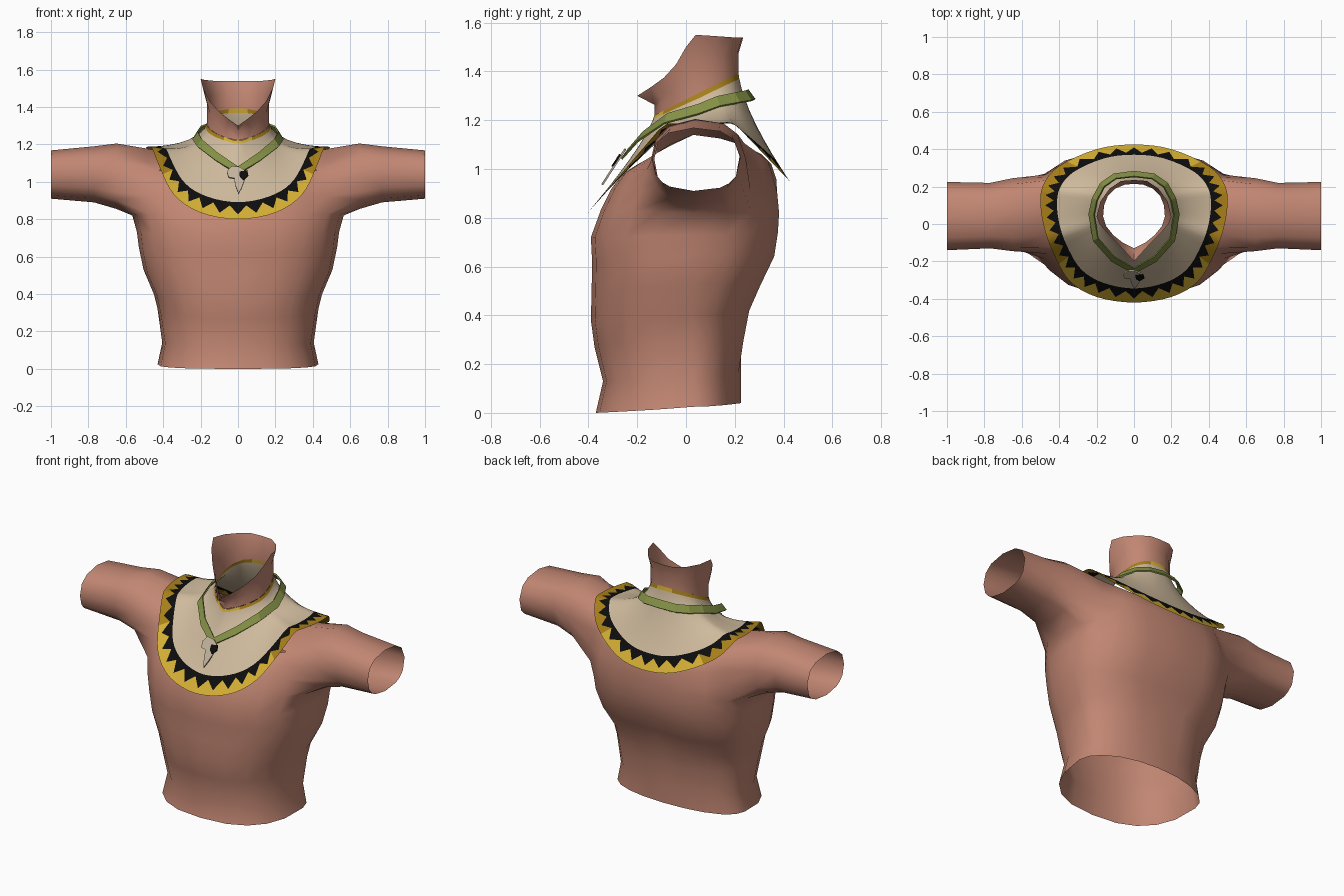
import bpy, bmesh, math
from mathutils import Vector

if "Cube" in bpy.data.objects:
    bpy.data.objects.remove(bpy.data.objects["Cube"])


def material(name, rgb):
    m = bpy.data.materials.new(name)
    m.diffuse_color = (*rgb, 1)
    m.use_nodes = True
    m.node_tree.nodes["Principled BSDF"].inputs["Base Color"].default_value = m.diffuse_color
    return m


SKIN = material("skin", (0.54, 0.24, 0.17))
LINEN = material("linen", (0.62, 0.49, 0.335))
GOLD = material("gold", (0.66, 0.43, 0.035))
OCHRE = material("dark gold", (0.39, 0.215, 0.01))
BLACK = material("black", (0.004, 0.004, 0.004))
OLIVE = material("olive", (0.23, 0.28, 0.06))
BONE = material("bone", (0.54, 0.45, 0.33))


def finish(name, bm, mats, smooth=50, mirror=True):
    """Turn a bmesh into an object, mirrored over x when it is a half."""
    bmesh.ops.delete(bm, geom=[v for v in bm.verts if not v.link_faces], context='VERTS')
    bmesh.ops.recalc_face_normals(bm, faces=bm.faces)
    me = bpy.data.meshes.new(name)
    bm.to_mesh(me)
    bm.free()
    for m in mats:
        me.materials.append(m)
    ob = bpy.data.objects.new(name, me)
    bpy.context.collection.objects.link(ob)
    bpy.ops.object.select_all(action='DESELECT')
    ob.select_set(True)
    bpy.context.view_layer.objects.active = ob
    if mirror:
        mod = ob.modifiers.new("mirror", 'MIRROR')
        mod.merge_threshold = 0.002
        bpy.ops.object.modifier_apply(modifier="mirror")
    if smooth:
        bpy.ops.object.shade_smooth_by_angle(angle=math.radians(smooth))
    return ob


def grid(bm, rows, skip=lambda r, c: False, mat=lambda r, c: 0):
    """Skin rows of points with quads."""
    vs = [[bm.verts.new(p) for p in row] for row in rows]
    for r in range(len(vs) - 1):
        for c in range(len(vs[0]) - 1):
            if not skip(r, c):
                f = bm.faces.new((vs[r][c], vs[r][c + 1], vs[r + 1][c + 1], vs[r + 1][c]))
                f.material_index = mat(r, c)
    return vs


def spline(pts, n):
    """Catmull-Rom through the points, n steps per span."""
    p = [Vector(q) for q in pts]
    p = [Vector((-p[1].x, *p[1][1:]))] + p + [Vector((-p[-2].x, *p[-2][1:]))]
    out = []
    for i in range(1, len(p) - 2):
        a, b, c, d = p[i - 1:i + 3]
        for k in range(n):
            t = k / n
            out.append(0.5 * (2 * b + (c - a) * t + (2 * a - 5 * b + 4 * c - d) * t * t
                              + (3 * b - a - 3 * c + d) * t ** 3))
    return out + [p[-2]]


# ---- torso: half rings from front to back, (half width, side z, front y, z, back y, z)
RINGS = [
    (0.43, 0.025, -0.37, 0.00, 0.225, 0.04),
    (0.405, 0.14, -0.34, 0.13, 0.225, 0.17),
    (0.43, 0.32, -0.375, 0.27, 0.245, 0.29),
    (0.45, 0.40, -0.39, 0.38, 0.27, 0.42),
    (0.505, 0.53, -0.387, 0.50, 0.315, 0.52),
    (0.53, 0.65, -0.385, 0.62, 0.375, 0.64),
    (0.54, 0.73, -0.39, 0.72, 0.391, 0.74),
    (0.565, 0.82, -0.35, 0.83, 0.396, 0.82),
    (0.56, 0.93, -0.305, 0.92, 0.388, 0.90),
    (0.54, 1.05, -0.26, 0.98, 0.37, 0.96),
    (0.50, 1.18, -0.205, 1.015, 0.35, 1.02),
    (0.30, 1.14, -0.20, 1.05, 0.31, 1.06),
]
COLS, CY = 10, 0.03


def torso_ring(X, zs, yf, zf, yb, zb):
    row = []
    for j in range(COLS + 1):
        a = math.pi * j / COLS
        front = j <= COLS / 2
        p = 0.8 if front or zs > 0.5 else 0.95          # rounder lower back
        c = abs(math.cos(a)) ** p
        y, z = (yf, zf) if front else (yb, zb)
        cz = c ** 0.8 if front else c ** 1.8
        groove = 0.018 if j == COLS and 0.28 < zs < 1.0 else 0      # spine
        x = 0 if j in (0, COLS) else X * math.sin(a) ** p
        row.append((x, CY + (y - CY) * c - groove, zs + (z - zs) * cz))
    return row


bm = bmesh.new()
LO, HI, C0, C1 = 7, 10, 3, 7          # arm opening in the ring grid
vs = grid(bm, [torso_ring(*r) for r in RINGS],
          skip=lambda r, c: (LO <= r < HI and C0 <= c < C1) or (r == HI and c < C0))

# ---- arms: sleeves of rings grown from the shoulder opening
loop = ([vs[LO][c] for c in range(C0, C1)] + [vs[r][C1] for r in range(LO, HI)]
        + [vs[HI][c] for c in range(C1, C0, -1)] + [vs[r][C0] for r in range(HI, LO, -1)])
angles = [math.atan2((v.co.z - 1.0) / 0.18, (v.co.y - 0.04) / 0.25) for v in loop]
for x, y0, y1, z0, z1 in [(0.65, -0.145, 0.245, 0.855, 1.205),
                          (0.77, -0.13, 0.22, 0.89, 1.19),
                          (1.0, -0.14, 0.225, 0.91, 1.168)]:
    ring = []
    for a in angles:
        c, s = math.cos(a), math.sin(a)
        ring.append(bm.verts.new((x, (y0 + y1) / 2 + (y1 - y0) / 2 * math.copysign(abs(c) ** 0.85, c),
                                  (z0 + z1) / 2 + (z1 - z0) / 2 * math.copysign(abs(s) ** 0.85, s))))
    n = len(ring)
    for i in range(n):
        bm.faces.new((loop[i], loop[(i + 1) % n], ring[(i + 1) % n], ring[i]))
    loop = ring
finish("torso_and_arms", bm, [SKIN], 70)

# ---- collar curves: neckline and outer hem, front to back
NECK = [(0, -.13), (.06, -.1), (.11, -.06), (.15, -.01), (.165, .04),
        (.16, .1), (.14, .15), (.1, .19), (.05, .21), (0, .215)]
HEM = [(0, -.42), (.2, -.39), (.34, -.31), (.42, -.18), (.475, -.04),
       (.5, .1), (.485, .21), (.4, .31), (.2, .4), (0, .425)]


def neckline(n):
    return [Vector((p.x, p.y, 1.22 + (p.y + .13) * .5)) for p in spline(NECK, n)]


def hem(n):
    return [Vector((p.x, p.y, min(1.187, .8 + (p.y + .42) * 1.17, .95 + (.425 - p.y) * 1.05)))
            for p in spline(HEM, n)]


# ---- neck: from neckline flaring to the open jaw line
JAW = [(0, -.2, 1.3), (.05, -.145, 1.335), (.1, -.09, 1.375), (.15, -.04, 1.43), (.185, 0, 1.5),
       (.2, .04, 1.55), (.18, .12, 1.545), (.13, .19, 1.54), (.07, .23, 1.54), (0, .235, 1.54)]
low, jaw = neckline(1), [Vector(p) for p in JAW]
mid = [Vector((a.x, a.y, a.z + (b.z - a.z) * .55)) for a, b in zip(low, jaw)]
bm = bmesh.new()
grid(bm, [low, mid, jaw])
finish("neck", bm, [SKIN], 60)

# ---- collar: linen cape with gold neck trim and toothed black and gold border
STEPS = 4
inner, outer = neckline(STEPS), hem(STEPS)


def collar_point(i, t):
    a, b = inner[i], outer[i]
    c = a.lerp(b, .1)
    c.z = a.z - .11 - .052 * min(1, max(0, (a.y + .1) / .15))
    return a * (1 - t) ** 2 + c * 2 * t * (1 - t) + b * t * t


bands = [0, .07, .18, .3, .42, .54, .66, .77, .845]
rows = [[collar_point(i, t) for i in range(len(inner))] for t in bands]
rows.append([collar_point(i, .88 if i % 2 else .958) for i in range(len(inner))])
rows.append(outer)


def collar_colour(r, c):
    if r == 8:
        return 2
    if r == 9:
        return 3 if outer[c].x > .39 else 1       # darker over the shoulders
    if r == 0:
        return 3 if inner[c].x > .06 else 1
    return 0


bm = bmesh.new()
grid(bm, rows, mat=collar_colour)
finish("collar", bm, [LINEN, GOLD, BLACK, OCHRE], 60)

# ---- necklace: flat band around the collar
PATH = [(0, .262, 1.30), (.1, .25, 1.295), (.165, .205, 1.287), (.205, .13, 1.272), (.222, .05, 1.24),
        (.2, -.08, 1.202), (.11, -.182, 1.128), (0, -.245, 1.056)]
section = [(-.012, .02), (.016, -.018), (.022, -.012), (-.006, .027), (-.012, .02)]
bm = bmesh.new()
centre = Vector((0, .03, 0))
rows = []
for p in PATH:
    p = Vector(p)
    d = p - centre
    d.z = 0
    d.normalize()
    rows.append([p + d * o + Vector((0, 0, h)) for o, h in section])
grid(bm, rows)
bmesh.ops.remove_doubles(bm, verts=bm.verts, dist=.0005)
finish("necklace", bm, [OLIVE], 20)


# ---- pendant: hooked tooth with a dark inlay, lying on the chest
def plate(name, outline, lift, mat):
    bm = bmesh.new()
    f = bm.faces.new([bm.verts.new((x, -.225 - (1.08 - z) * .65 - lift, z)) for x, z in outline])
    ext = bmesh.ops.extrude_face_region(bm, geom=[f])
    bmesh.ops.translate(bm, vec=(0, .007, -.005),
                        verts=[g for g in ext['geom'] if isinstance(g, bmesh.types.BMVert)])
    finish(name, bm, [mat], 0, False)


plate("pendant", [(-.06, 1.055), (-.035, 1.085), (.01, 1.08), (.045, 1.055), (.035, 1.01),
                  (.02, .97), (.003, .938), (-.015, .985), (-.02, 1.02), (-.05, 1.025)], .03, BONE)
plate("pendant_inlay", [(.008, 1.055), (.05, 1.062), (.055, 1.035), (.03, 1.012), (.01, 1.03)], .037, BLACK)
